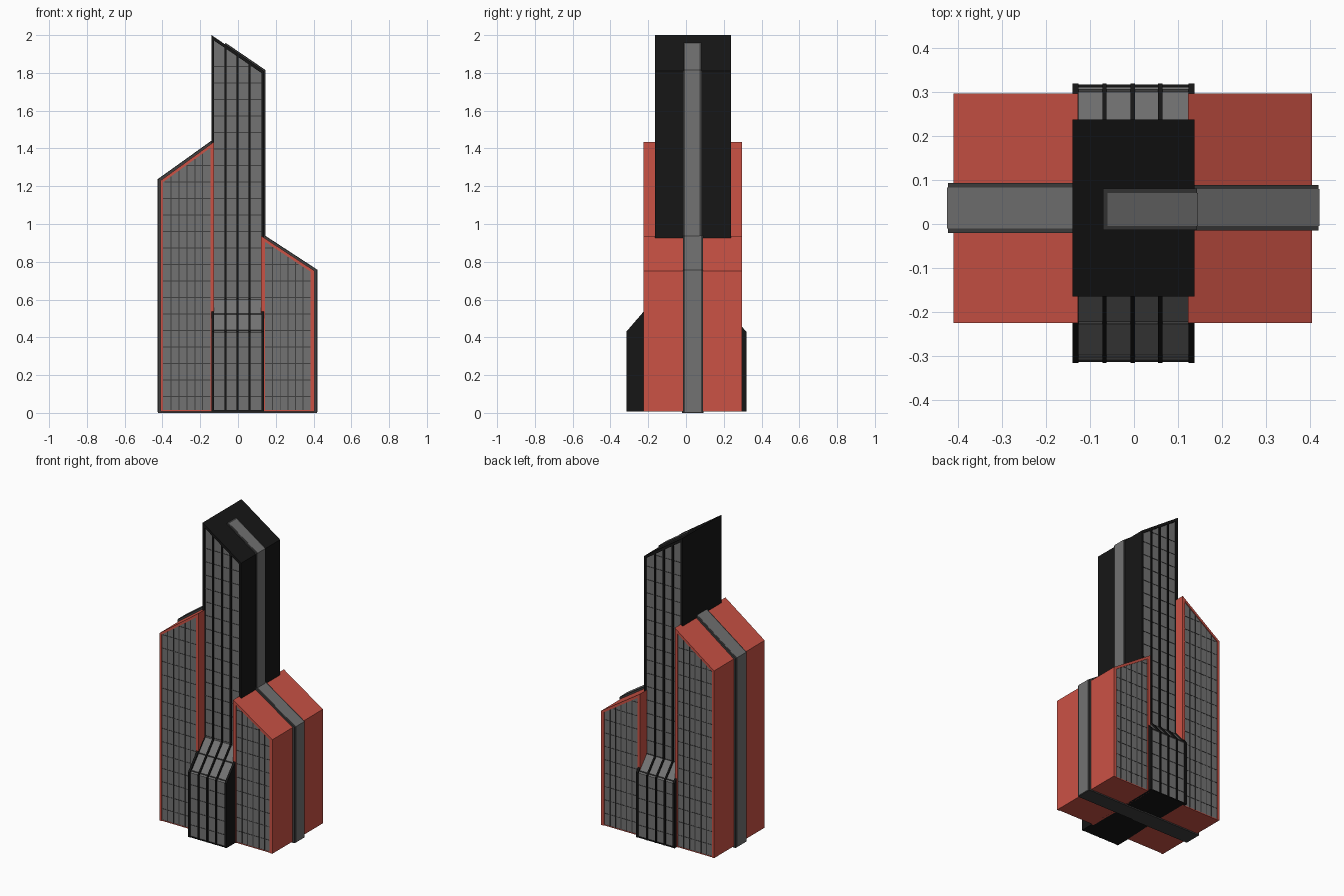
import bpy, bmesh

if "Cube" in bpy.data.objects:
    bpy.data.objects.remove(bpy.data.objects["Cube"])


def material(name, r, g, b):
    m = bpy.data.materials.new(name)
    m.diffuse_color = (r, g, b, 1)
    m.use_nodes = True
    m.node_tree.nodes["Principled BSDF"].inputs["Base Color"].default_value = m.diffuse_color
    return m


RED = material("red_cladding", 0.6, 0.085, 0.06)
BLACK = material("black_frame", 0.008, 0.008, 0.008)
GLASS = material("grey_glass", 0.17, 0.17, 0.17)
DARK = material("dark_trim", 0.05, 0.05, 0.05)
Z0 = 0.008       # underside of the main volumes
FLOOR = 0.0873   # storey height


def build(name, solids, mat):
    """One object from solids, each a pair of matching end rings."""
    bm = bmesh.new()
    for a, b in solids:
        va = [bm.verts.new(p) for p in a]
        vb = [bm.verts.new(p) for p in b]
        n = len(va)
        bm.faces.new(va)
        bm.faces.new(vb[::-1])
        for i in range(n):
            j = (i + 1) % n
            bm.faces.new((va[j], va[i], vb[i], vb[j]))
    bmesh.ops.recalc_face_normals(bm, faces=bm.faces)
    me = bpy.data.meshes.new(name)
    bm.to_mesh(me)
    bm.free()
    me.materials.append(mat)
    ob = bpy.data.objects.new(name, me)
    bpy.context.collection.objects.link(ob)


def xz(profile, y0, y1):
    """Extrude an (x, z) profile along y."""
    return [(x, y0, z) for x, z in profile], [(x, y1, z) for x, z in profile]


def box(x0, x1, y0, y1, z0, z1):
    return xz([(x0, z0), (x1, z0), (x1, z1), (x0, z1)], y0, y1)


def slope(x0, z0, x1, z1):
    return lambda x: z0 + (z1 - z0) * (x - x0) / (x1 - x0)


def wing(name, x0, x1, zl, zr, wl, wr):
    """Red shell with recessed glass, thin mullions and floor lines."""
    y0, y1, t = -0.225, 0.297, 0.018
    top = slope(x0, zl, x1, zr)
    a, b = x0 + wl, x1 - wr
    shell = [(x0, Z0), (a, Z0), (a, top(a) - t), (b, top(b) - t),
             (b, Z0), (x1, Z0), (x1, zr), (x0, zl)]
    build(name + "_shell", [xz(shell, y0, y1),
                            box(a, b, y0 + 0.004, y1 - 0.004, Z0, 0.014)], RED)
    inner = [(a, 0.014), (b, 0.014), (b, top(b) - t), (a, top(a) - t)]
    build(name + "_glass", [xz(inner, y0 + 0.006, y1 - 0.006)], GLASS)
    lines = []
    for i in range(1, 6):
        x = a + (b - a) * i / 6
        lines.append(box(x - 0.0025, x + 0.0025, y0 + 0.003, y1 - 0.003,
                         0.014, top(x) - t))
    z = FLOOR
    while z < max(zl, zr) - 0.03:
        # clip each floor line where it meets the sloping roof
        xc = x0 + (z + t + 0.004 - zl) * (x1 - x0) / (zr - zl)
        l, r = (max(a, xc), b) if zr > zl else (a, min(b, xc))
        if r - l > 0.005:
            lines.append(box(l, r, y0 + 0.0045, y1 - 0.0045,
                             z - 0.002, z + 0.002))
        z += FLOOR
    build(name + "_mullions", lines, DARK)


wing("left_wing", -0.41, -0.127, 1.23, 1.435, 0.014, 0.018)
wing("right_wing", 0.123, 0.405, 0.937, 0.752, 0.02, 0.02)

# Central tower: stepped side profile, roof falling towards +x
XL, XR, YF, YB = -0.14, 0.138, -0.165, 0.237
LF, LB, ZL = -0.316, 0.319, 0.43
ZF, ZB = 0.605, 0.525
roof = slope(XL, 2.0, XR, 1.81)


def tower_slice(x0, x1, inset, drop, z0=Z0):
    def ring(x):
        d = inset
        yz = [(LF + d, z0), (LF + d, ZL - d / 2), (YF + d, ZF - d / 2),
              (YF + d, roof(x) - drop), (YB - d, roof(x) - drop),
              (YB - d, ZB - d / 2), (LB - d, ZL - d / 2), (LB - d, z0)]
        return [(x, y, z) for y, z in yz]
    return ring(x0), ring(x1)


fins = [tower_slice(XL, XL + 0.014, 0, 0), tower_slice(XR - 0.014, XR, 0, 0)]
fins += [tower_slice(x - 0.005, x + 0.005, 0, 0.01) for x in (-0.067, -0.003, 0.06)]
A, B = XL + 0.014, XR - 0.014
fins.append(xz([(A, roof(A) - 0.02), (B, roof(B) - 0.02),
                (B, roof(B)), (A, roof(A))], YF, YB))
fins.append(box(A, B, LF + 0.002, LB - 0.002, Z0, 0.014))
build("tower_frame", fins, BLACK)
build("tower_glass", [tower_slice(A, B, 0.008, 0.015, 0.014)], GLASS)

# Tower floor lines follow the stepped outline
front, back = slope(ZL, LF, ZF, YF), slope(ZL, LB, ZB, YB)
floors = []
for i in range(1, 22):
    z = FLOOR * i
    zc = z + 0.002
    yf = LF if z < ZL else front(min(zc, ZF))
    yb = LB if z < ZL else back(min(zc, ZB))
    xe = min(B, XL + (2.0 - 0.02 - zc) / (0.19 / 0.278))
    floors.append(box(A, xe, yf + 0.006, yb - 0.006, z - 0.002, z + 0.002))
build("tower_floor_lines", floors, DARK)


def band(name, x0, x1, zl, zr, y0, y1, ends):
    """Raised strip over roof and wall, with a lighter centre panel."""
    top = slope(x0, zl, x1, zr)
    z0 = 0.0
    build(name + "_trim", [xz([(x0, z0), (x1, z0), (x1, zr), (x0, zl)], y0, y1)], DARK)
    a, b = x0 + ends[0], x1 + ends[1]
    prof = [(a, 0.004), (b, 0.004), (b, top(b) + 0.002), (a, top(a) + 0.002)]
    build(name + "_panel", [xz(prof, y0 + 0.01, y1 - 0.01)], GLASS)


band("left_band", -0.423, 0.0, 1.237, 1.54, -0.02, 0.093, (-0.002, 0))
band("right_band", 0.0, 0.419, 1.03, 0.757, -0.015, 0.089, (0, 0.002))
band("tower_band", -0.07, 0.143, 1.96, 1.815, -0.014, 0.081, (0.01, 0.002))
